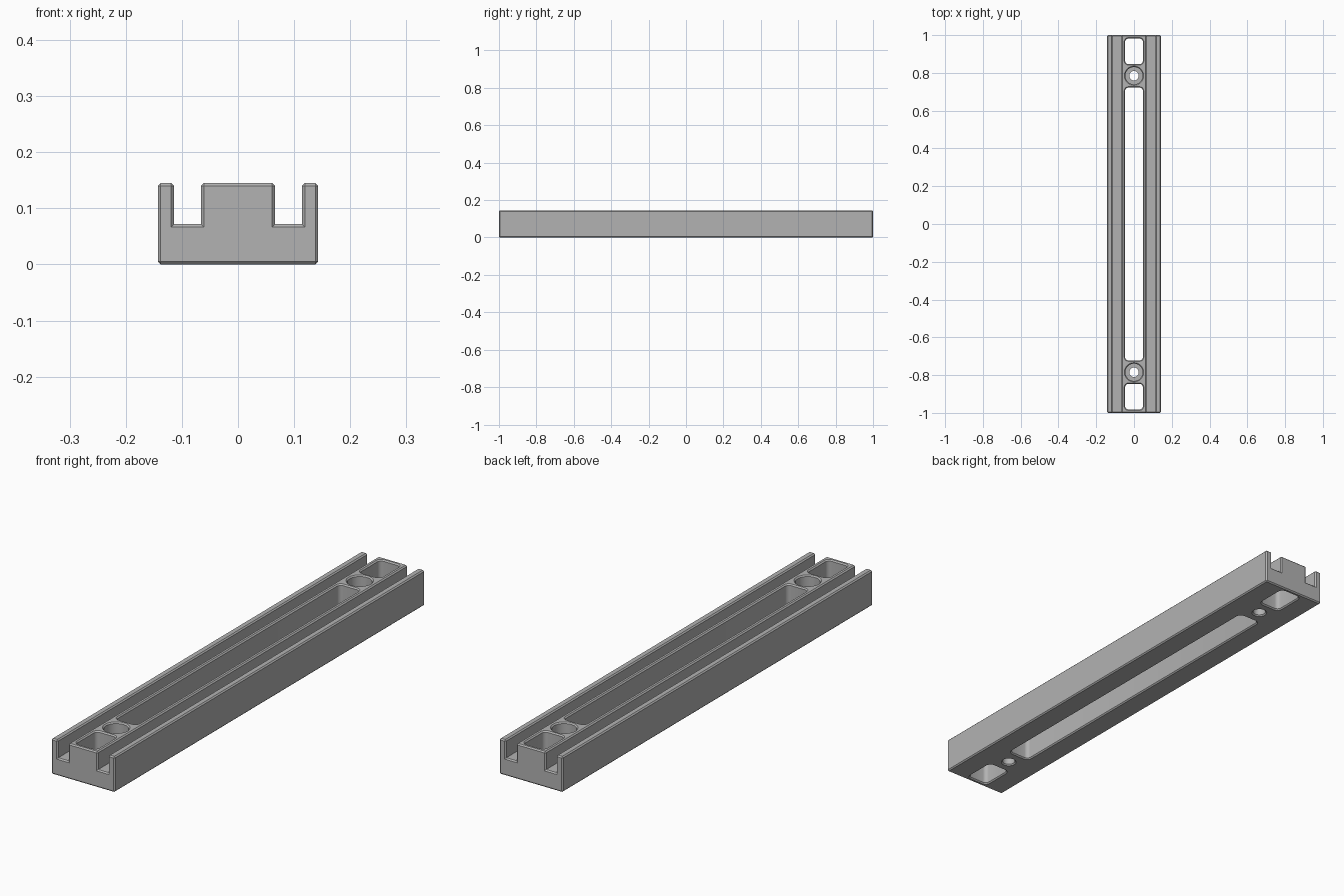
import bpy
import bmesh
from math import cos, sin, pi, radians

cube = bpy.data.objects.get("Cube")
if cube:
    bpy.data.objects.remove(cube, do_unlink=True)

HEIGHT = 0.145
CHAMFER = 0.005

grey = bpy.data.materials.new("plain grey")
grey.use_nodes = True
colour = (0.45, 0.45, 0.45, 1)
grey.diffuse_color = colour
grey.node_tree.nodes["Principled BSDF"].inputs["Base Color"].default_value = colour


def add_object(name, bm):
    bmesh.ops.recalc_face_normals(bm, faces=bm.faces)
    mesh = bpy.data.meshes.new(name)
    bm.to_mesh(mesh)
    bm.free()
    mesh.materials.append(grey)
    obj = bpy.data.objects.new(name, mesh)
    bpy.context.collection.objects.link(obj)
    return obj


def rounded_outline(hx, hy, radius, steps=8):
    """Rounded rectangle; a circle when radius equals both half sizes."""
    points = []
    for i, (sx, sy) in enumerate([(1, 1), (-1, 1), (-1, -1), (1, -1)]):
        for k in range(steps):
            a = (i + (k + 0.5) / steps) * pi / 2
            points.append((sx * (hx - radius) + radius * cos(a),
                           sy * (hy - radius) + radius * sin(a)))
    return points


def cutter(name, y, hx, hy, radius, levels):
    """Loft of outlines, each level being (height, outward offset)."""
    bm = bmesh.new()
    rings = [[bm.verts.new((px, py + y, z))
              for px, py in rounded_outline(hx + d, hy + d, radius + d)]
             for z, d in levels]
    n = len(rings[0])
    for low, high in zip(rings, rings[1:]):
        for i in range(n):
            j = (i + 1) % n
            bm.faces.new((low[i], low[j], high[j], high[i]))
    bm.faces.new(rings[0])
    bm.faces.new(rings[-1])
    return add_object(name, bm)


# Rail body: twin-channel section extruded lengthwise, outer edges chamfered
half = [(0.143, 0), (0.143, HEIGHT), (0.114, HEIGHT),
        (0.114, 0.072), (0.066, 0.072), (0.066, HEIGHT)]
section = half + [(-x, z) for x, z in reversed(half)]
bm = bmesh.new()
face = bm.faces.new([bm.verts.new((x, -1, z)) for x, z in section])
grown = bmesh.ops.extrude_face_region(bm, geom=[face])
bmesh.ops.translate(bm, vec=(0, 2, 0),
                    verts=[v for v in grown["geom"] if isinstance(v, bmesh.types.BMVert)])
bmesh.ops.recalc_face_normals(bm, faces=bm.faces)
convex = [e for e in bm.edges if e.is_convex and e.calc_face_angle() > 0.5]
bmesh.ops.bevel(bm, geom=convex, offset=CHAMFER, offset_type='OFFSET',
                segments=1, affect='EDGES', clamp_overlap=True)
rail = add_object("channel_rail", bm)

# Openings flare at both faces to leave chamfered rims
over = 0.004
lower = [(-over, CHAMFER + over), (CHAMFER, 0)]
upper = [(HEIGHT - CHAMFER, 0), (HEIGHT + over, CHAMFER + over)]
cutters = [cutter("long_slot_cutter", 0, 0.047, 0.722, 0.018, lower + upper)]
for side in (-1, 1):
    y = side * 0.785
    cutters += [
        cutter("end_pocket_cutter", side * 0.914, 0.047, 0.068, 0.018, lower + upper),
        cutter("screw_hole_cutter", y, 0.025, 0.025, 0.025, lower + [(0.08, 0)]),
        cutter("counterbore_cutter", y, 0.046, 0.046, 0.046, [(0.05, 0)] + upper),
    ]

bpy.context.view_layer.objects.active = rail
for tool in cutters:
    mod = rail.modifiers.new("opening", 'BOOLEAN')
    mod.operation = 'DIFFERENCE'
    mod.solver = 'EXACT'
    mod.object = tool
    bpy.ops.object.modifier_apply(modifier=mod.name)
    bpy.data.objects.remove(tool, do_unlink=True)

# Smooth the rounded walls, keep the chamfers crisp
for obj in bpy.context.selected_objects:
    obj.select_set(False)
rail.select_set(True)
bpy.ops.object.shade_smooth_by_angle(angle=radians(25))
